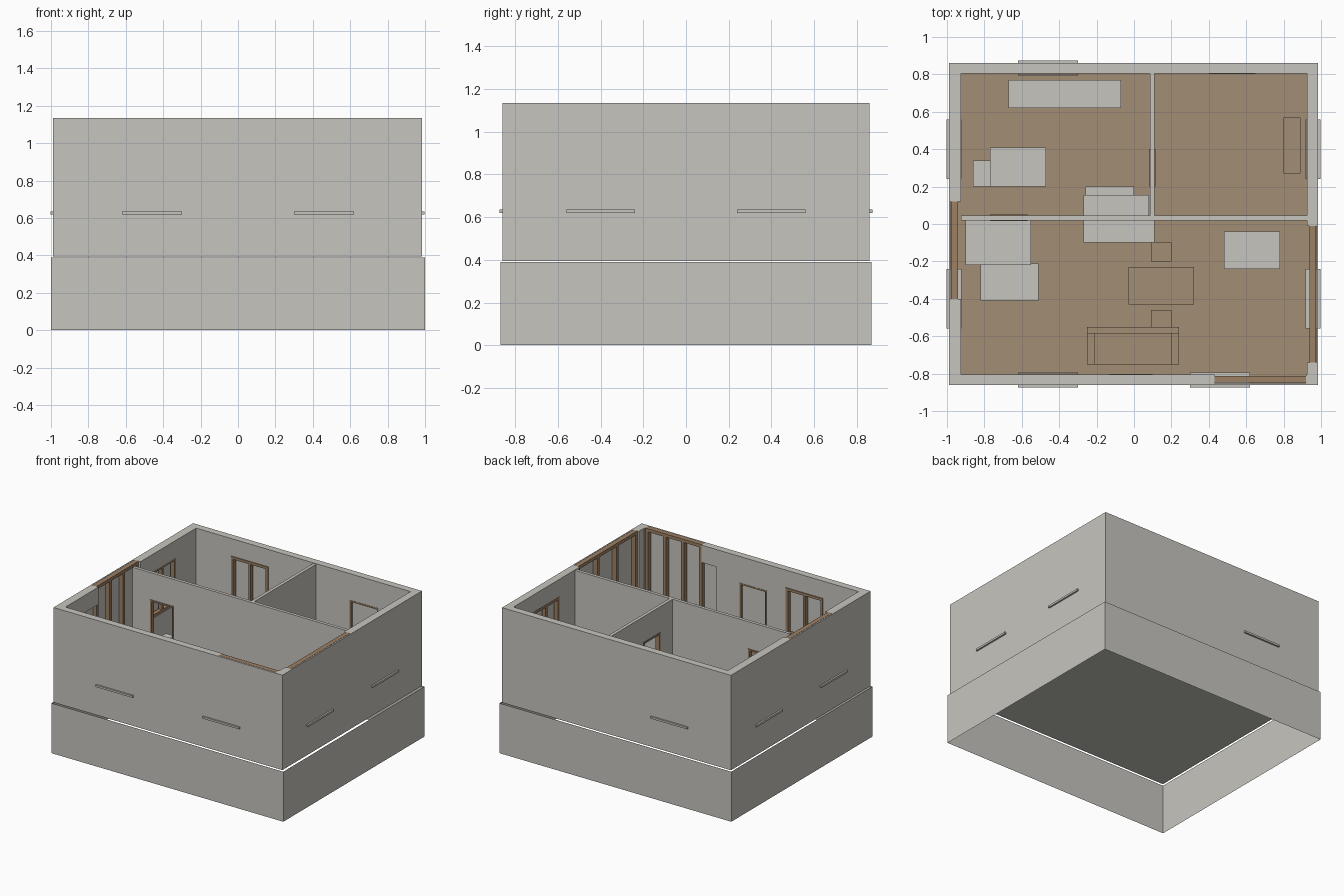
import bpy, bmesh

if "Cube" in bpy.data.objects:
    bpy.data.objects.remove(bpy.data.objects["Cube"])

def material(name, rgb):
    m = bpy.data.materials.new(name)
    m.diffuse_color = (*rgb, 1)
    m.use_nodes = True
    m.node_tree.nodes["Principled BSDF"].inputs["Base Color"].default_value = m.diffuse_color
    return m

GREY = material("plaster_grey", (0.57, 0.56, 0.52))
FLOOR = material("floor_brown", (0.36, 0.27, 0.175))
WOOD = material("wood_brown", (0.34, 0.22, 0.13))

def boxes(name, items, mat):
    """One object from axis-aligned boxes (x0, x1, y0, y1, z0, z1)."""
    bm = bmesh.new()
    for x0, x1, y0, y1, z0, z1 in items:
        vs = bmesh.ops.create_cube(bm, size=1)["verts"]
        for v in vs:
            v.co = (x1 if v.co.x > 0 else x0, y1 if v.co.y > 0 else y0, z1 if v.co.z > 0 else z0)
    me = bpy.data.meshes.new(name)
    bm.to_mesh(me)
    bm.free()
    me.materials.append(mat)
    ob = bpy.data.objects.new(name, me)
    bpy.context.collection.objects.link(ob)
    return ob

def cut(target, items):
    """Subtract boxes from the target and keep the result."""
    for it in items:
        cutter = boxes("cutter", [it], GREY)
        cutter.hide_render = True
        mod = target.modifiers.new("cut", "BOOLEAN")
        mod.operation, mod.solver, mod.object = "DIFFERENCE", "EXACT", cutter
        bpy.context.view_layer.update()
        dg = bpy.context.evaluated_depsgraph_get()
        me = bpy.data.meshes.new_from_object(target.evaluated_get(dg))
        target.modifiers.clear()
        target.data = me
        bpy.data.objects.remove(cutter)

X0, X1, Y, TOP, BASE, FL = -0.99, 0.985, 0.86, 1.135, 0.395, 0.41
IX0, IX1, IY = -0.925, 0.925, 0.805

# foundation skirt: open sheet of four sides
bm = bmesh.new()
ring = [[bm.verts.new((x, y, z)) for x, y in ((-1, -.87), (1, -.87), (1, .87), (-1, .87))] for z in (0, 0.39)]
for i in range(4):
    j = (i + 1) % 4
    bm.faces.new((ring[0][i], ring[0][j], ring[1][j], ring[1][i]))
me = bpy.data.meshes.new("foundation_skirt")
bm.to_mesh(me)
bm.free()
me.materials.append(GREY)
bpy.context.collection.objects.link(bpy.data.objects.new("foundation_skirt", me))

# floor: grey slab with a brown covering
boxes("floor_slab", [(X0 + .01, X1 - .01, -Y + .01, Y - .01, BASE, FL - .004)], GREY)
boxes("floor_boards", [(X0 + .01, X1 - .01, -Y + .01, Y - .01, FL - .004, FL)], FLOOR)

def on_side(side, a, b, d0, d1, z0, z1):
    """Box along a wall: a..b runs along it, d0..d1 is depth in from outside."""
    return {"front": (a, b, -Y + d0, -Y + d1, z0, z1),
            "back": (a, b, Y - d1, Y - d0, z0, z1),
            "left": (X0 + d0, X0 + d1, a, b, z0, z1),
            "right": (X1 - d1, X1 - d0, a, b, z0, z1)}[side]

windows = [("front", -.62, -.30), ("front", .30, .62), ("back", -.62, -.30),
           ("left", -.56, -.24), ("left", .24, .56), ("right", -.56, -.24), ("right", .24, .56)]
glazed = [("left", -.40, .12), ("right", -.74, -.01), ("front", .43, .92)]
doors = [("front", -.13, .10), ("back", .40, .65)]

# outer walls, opened from the inside only
walls = boxes("outer_walls", [(X0, X1, -Y, Y, BASE, TOP)], GREY)
cut(walls, [(IX0, IX1, -IY, IY, BASE - .1, TOP + .1)])
cut(walls, [on_side(s, a, b, .01, .15, FL, TOP + .1) for s, a, b in glazed])
cut(walls, [on_side(s, a, b, .035, .15, FL, .93) for s, a, b in doors])
cut(walls, [on_side(s, a, b, .02, .15, .635, 1.0) for s, a, b in windows])

# partitions with doorways
long_wall = boxes("long_partition", [(IX0, IX1, .02, .045, FL, TOP - .005)], GREY)
cut(long_wall, [(-.77, -.57, -.1, .2, FL - .05, .92)])
cross_wall = boxes("cross_partition", [(.085, .11, .045, IY, FL, TOP - .005)], GREY)
cut(cross_wall, [(0, .2, .20, .40, FL - .05, .93)])

def frame(name, side, a, b, d0, d1, z0, z1, w, mullions, sill=True):
    """Rectangular frame with evenly spaced mullions."""
    parts = [on_side(side, a, b, d0, d1, z1 - w, z1)]
    if sill:
        parts.append(on_side(side, a, b, d0, d1, z0, z0 + w))
    for i in range(mullions + 2):
        p = a + (b - a - w) * i / (mullions + 1)
        parts.append(on_side(side, p, p + w, d0, d1, z0, z1))
    boxes(name, parts, WOOD)

for s, a, b in glazed:
    frame(s + "_glazed_door_frame", s, a, b, .012, .048, FL, TOP, .025, 2)
for s, a, b in windows:
    if (s, a) not in (("front", .30), ("right", -.56), ("left", -.56)):
        frame(s + "_window_frame", s, a, b, .03, .062, .635, 1.0, .02, 1)
    boxes(s + "_window_sill", [on_side(s, a, b, -.013, .067, .62, .635)], GREY)
for s, a, b in doors:
    frame(s + "_door_frame", s, a, b, .037, .057, FL, .93, .012, 0, False)

# doorway linings in the partitions
boxes("long_doorway_lining", [(-.77, -.758, .015, .05, FL, .92), (-.582, -.57, .015, .05, FL, .92),
                              (-.77, -.57, .015, .05, .908, .92)], WOOD)
boxes("cross_doorway_lining", [(.08, .115, .20, .212, FL, .93), (.08, .115, .388, .40, FL, .93),
                               (.08, .115, .20, .40, .918, .93)], WOOD)

# grey furniture
for name, x0, x1, y0, y1, h in (("long_cabinet", -.67, -.07, .62, .77, .18), ("bed", -.77, -.47, .20, .41, .12),
                                ("bedside_block", -.86, -.77, .20, .34, .10), ("shelf_top", -.26, 0, .155, .20, .10),
                                ("rear_counter", -.27, .08, .045, .155, .14), ("front_counter", -.27, .11, -.10, .02, .14),
                                ("corner_cabinet", -.90, -.55, -.22, .02, .14), ("low_bench", -.82, -.51, -.41, -.21, .10),
                                ("side_block", .48, .78, -.24, -.04, .12)):
    boxes(name, [(x0, x1, y0, y1, FL, FL + h)], GREY)

# brown furniture
boxes("low_cabinet", [(.80, .89, .27, .57, FL, FL + .16)], FLOOR)
for name, y0, y1 in (("rear_stool", -.20, -.10), ("front_stool", -.55, -.46)):
    boxes(name, [(.09, .20, y0, y1, FL, FL + .09)], FLOOR)
legs = [(x, x + .02, y, y + .02, FL, FL + .14) for x in (-.03, .30) for y in (-.43, -.25)]
boxes("table", legs + [(-.03, .32, -.43, -.23, FL + .14, FL + .16)], FLOOR)
boxes("sofa", [(-.25, .24, -.75, -.585, FL, FL + .08), (-.25, .24, -.585, -.55, FL, FL + .2),
               (-.25, -.21, -.75, -.585, FL, FL + .13), (.20, .24, -.75, -.585, FL, FL + .13)], FLOOR)
